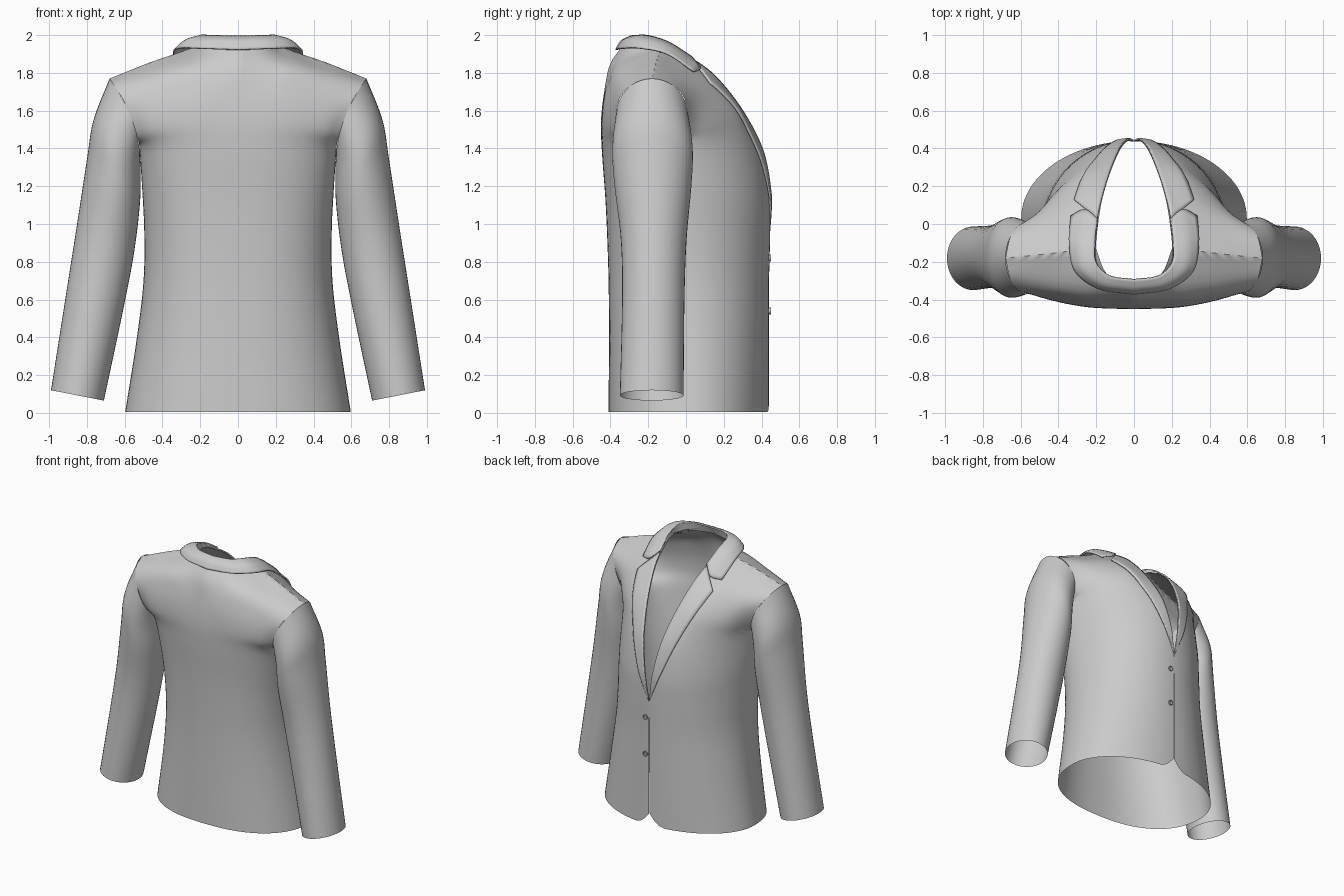
import bpy, bmesh
from math import sin, cos, pi, asin
from mathutils import Vector
from mathutils.bvhtree import BVHTree

if "Cube" in bpy.data.objects:
    bpy.data.objects.remove(bpy.data.objects["Cube"])


def spline(pts, n):
    """Smooth curve through points, n steps per span."""
    p = [Vector(q) for q in pts]
    p = [2 * p[0] - p[1]] + p + [2 * p[-1] - p[-2]]
    out = []
    for i in range(1, len(p) - 2):
        a, b, c, d = p[i - 1:i + 3]
        for k in range(n):
            t = k / n
            out.append(0.5 * (2 * b + (c - a) * t + (2 * a - 5 * b + 4 * c - d) * t * t
                              + (3 * b - a - 3 * c + d) * t ** 3))
    return out + [p[-2]]


def loft(rows, n):
    """Smooth vertically through equal-length rows."""
    cols = [spline(c, n) for c in zip(*rows)]
    return [list(r) for r in zip(*cols)]


def grid_faces(grid, base=0):
    w = len(grid[0])
    return [(base + i * w + j, base + (i + 1) * w + j, base + (i + 1) * w + j + 1, base + i * w + j + 1)
            for i in range(len(grid) - 1) for j in range(w - 1)]


def make(name, grids, thick=0):
    """Mirrored smooth sheet from one or more grids."""
    verts, faces = [], []
    for g in grids:
        faces += grid_faces(g, len(verts))
        verts += [v for r in g for v in r]
    me = bpy.data.meshes.new(name)
    me.from_pydata(verts, [], faces)
    bm = bmesh.new()
    bm.from_mesh(me)
    bmesh.ops.remove_doubles(bm, verts=bm.verts, dist=0.0004)
    bm.to_mesh(me)
    bm.free()
    me.shade_smooth()
    ob = bpy.data.objects.new(name, me)
    bpy.context.collection.objects.link(ob)
    m = ob.modifiers.new("Mirror", 'MIRROR')
    m.merge_threshold = 0.0005
    if thick:
        s = ob.modifiers.new("Solidify", 'SOLIDIFY')
        s.thickness, s.offset = thick, -1
    return verts, faces


def armhole(a):
    return Vector((0.6 + 0.08 * cos(a) - 0.03 * sin(a) ** 2, -0.18 + 0.19 * sin(a), 1.575 + 0.195 * cos(a)))


# Body: lower horizontal rows (z, half width, side y, front y, back y, opening x)
S = 8
N = 3 * S
front, back = [], []
for z, w, ys, yf, yb, xe in [(0.005, 0.597, 0.03, 0.44, -0.41, 0.002), (0.4, 0.535, 0.02, 0.44, -0.408, 0.002),
                             (0.7, 0.5, -0.01, 0.44, -0.41, 0.002), (0.95, 0.496, -0.05, 0.445, -0.418, 0.002),
                             (1.15, 0.505, -0.1, 0.442, -0.428, 0.03), (1.38, 0.52, -0.18, 0.405, -0.445, 0.07)]:
    a0 = asin(xe / w)
    f, b = [], []
    for k in range(N + 1):
        a = a0 + (pi / 2 - a0) * k / N
        x = w * sin(a)
        lift = 0.09 * max(0, 1 - x / 0.12) ** 2 if z < 0.1 else 0   # rounded front corner
        f.append(Vector((x, ys + (yf - ys) * cos(a), z + lift)))
        a = pi / 2 * k / N
        b.append(Vector((w * max(cos(a), 0) ** 0.85 if k < N else 0, ys + (yb - ys) * sin(a) ** 0.85, z)))
    front.append(f)
    back.append(b)
seam_low = spline([r[-1] for r in front], 5)

# Body: chest and shoulder rows ending on the armhole
tip = armhole(0)
shoulder = [(0.205, -0.12, 1.95), (0.32, -0.14, 1.905), (0.48, -0.16, 1.85), tip]
for pts in ([(0.115, 0.30, 1.58), (0.27, 0.27, 1.57), (0.44, 0.14, 1.53), armhole(0.7 * pi)],
            [(0.155, 0.18, 1.74), (0.29, 0.165, 1.71), (0.46, 0.08, 1.67), armhole(0.4 * pi)],
            [(0.18, 0.07, 1.84), (0.31, 0.045, 1.80), (0.48, -0.01, 1.76), armhole(0.2 * pi)],
            shoulder):
    front.append(spline(pts, S))
for pts in ([armhole(-0.7 * pi), (0.45, -0.395, 1.5), (0.25, -0.44, 1.53), (0, -0.45, 1.55)],
            [armhole(-0.4 * pi), (0.47, -0.385, 1.66), (0.25, -0.42, 1.70), (0, -0.43, 1.72)],
            [armhole(-0.2 * pi), (0.48, -0.32, 1.78), (0.26, -0.35, 1.84), (0, -0.40, 1.85)]):
    back.append(spline(pts, S))
back.append(spline(shoulder[::-1], 16)[::3] + spline([shoulder[0], (0.14, -0.27, 1.95), (0, -0.33, 1.95)], 4)[1:])
front, back = loft(front, 5), loft(back, 5)
for i, p in enumerate(seam_low):
    front[i][-1] = p
    back[i][0] = p
bv, bf = make("jacket_body", [front, back])
tree = BVHTree.FromPolygons(bv, bf)

# Sleeves: rings as (outer x, z, inner x, z, front y, back y)
rings = [[armhole(2 * pi * k / 40) for k in range(41)]]
for ox, oz, ix, iz, yf, yb in [(0.765, 1.55, 0.515, 1.26, 0.035, -0.39), (0.80, 1.34, 0.52, 1.1, 0.03, -0.38),
                               (0.855, 0.98, 0.55, 0.85, 0.003, -0.345), (0.907, 0.65, 0.605, 0.56, -0.008, -0.338),
                               (0.99, 0.12, 0.71, 0.065, -0.013, -0.35)]:
    rings.append([Vector(((ox + ix) / 2 + (ox - ix) / 2 * cos(a), (yf + yb) / 2 + (yf - yb) / 2 * sin(a),
                          (oz + iz) / 2 + (oz - iz) / 2 * cos(a)))
                  for a in (2 * pi * k / 40 for k in range(41))])
make("sleeves", [[r[::-1] for r in loft(rings, 6)][::-1]])

# Lapels lying on the chest, from roll line to outer edge
roll = spline([(0.002, 0.447, 0.95), (0.03, 0.445, 1.15), (0.07, 0.407, 1.38), (0.115, 0.305, 1.58),
               (0.155, 0.185, 1.745), (0.195, 0.03, 1.875)], 6)
edge = spline([(0.004, 0.447, 0.95), (0.085, 0.435, 1.15), (0.17, 0.375, 1.38), (0.24, 0.28, 1.56),
               (0.285, 0.2, 1.67), (0.315, 0.125, 1.745)], 6)
lapel = []
for i, (p, q) in enumerate(zip(roll, edge)):
    off = 0.014 * min(1, i / 6)
    row = []
    for j in range(7):
        loc, nor, _, _ = tree.find_nearest(p.lerp(q, j / 6))
        row.append(loc + nor * off)
    lapel.append(row)
make("lapels", [lapel], 0.01)

# Collar: fold line, middle and outer edge, running from the notch to the back
fold = spline([(0.195, 0.03, 1.89), (0.207, -0.09, 1.965), (0.203, -0.2, 2.0), (0.13, -0.275, 2.0),
               (0, -0.295, 1.997)], 6)
mid = spline([(0.26, 0.08, 1.83), (0.285, -0.09, 1.945), (0.27, -0.235, 1.98), (0.165, -0.32, 1.977),
              (0, -0.345, 1.972)], 6)
rim = spline([(0.335, 0.045, 1.81), (0.345, -0.1, 1.905), (0.315, -0.25, 1.935), (0.19, -0.345, 1.932),
              (0, -0.375, 1.925)], 6)
collar = []
for trio in zip(fold, mid, rim):
    row = spline(trio, 4)
    for j in range(2, 9):
        loc, nor, _, _ = tree.find_nearest(row[j])
        d = (row[j] - loc).dot(nor)
        if d < 0.014:
            row[j] = row[j] + nor * (0.014 - d)
    row[0].x = row[0].x
    collar.append(row)
for p in collar[-1]:
    p.x = 0
make("collar", [collar], 0.01)

# Collar stand inside the neck
neck = spline([(0.19, 0.03, 1.865), (0.2, -0.09, 1.93), (0.198, -0.2, 1.93), (0.13, -0.29, 1.93),
               (0, -0.325, 1.93)], 6)
make("collar_stand", [[[a, a.lerp(b, 0.5), b] for a, b in zip(neck, fold)]])

# Buttons with a raised rim and four stitches
for n, z in enumerate((0.82, 0.54)):
    bm = bmesh.new()
    bmesh.ops.create_cone(bm, cap_ends=True, segments=24, radius1=0.018, radius2=0.018, depth=0.012)
    top = [f for f in bm.faces if f.normal.z > 0.9]
    bmesh.ops.inset_region(bm, faces=top, thickness=0.004, depth=-0.003)
    for k in range(4):
        r = bmesh.ops.create_cone(bm, cap_ends=True, segments=8, radius1=0.0025, radius2=0.0025, depth=0.01)
        bmesh.ops.translate(bm, verts=r['verts'], vec=(0.006 * cos(k * pi / 2), 0.006 * sin(k * pi / 2), 0))
    me = bpy.data.meshes.new("button")
    bm.to_mesh(me)
    bm.free()
    ob = bpy.data.objects.new("button_%d" % (n + 1), me)
    ob.location = (0.03, 0.443, z)
    ob.rotation_euler = (-pi / 2, 0, 0)
    bpy.context.collection.objects.link(ob)
